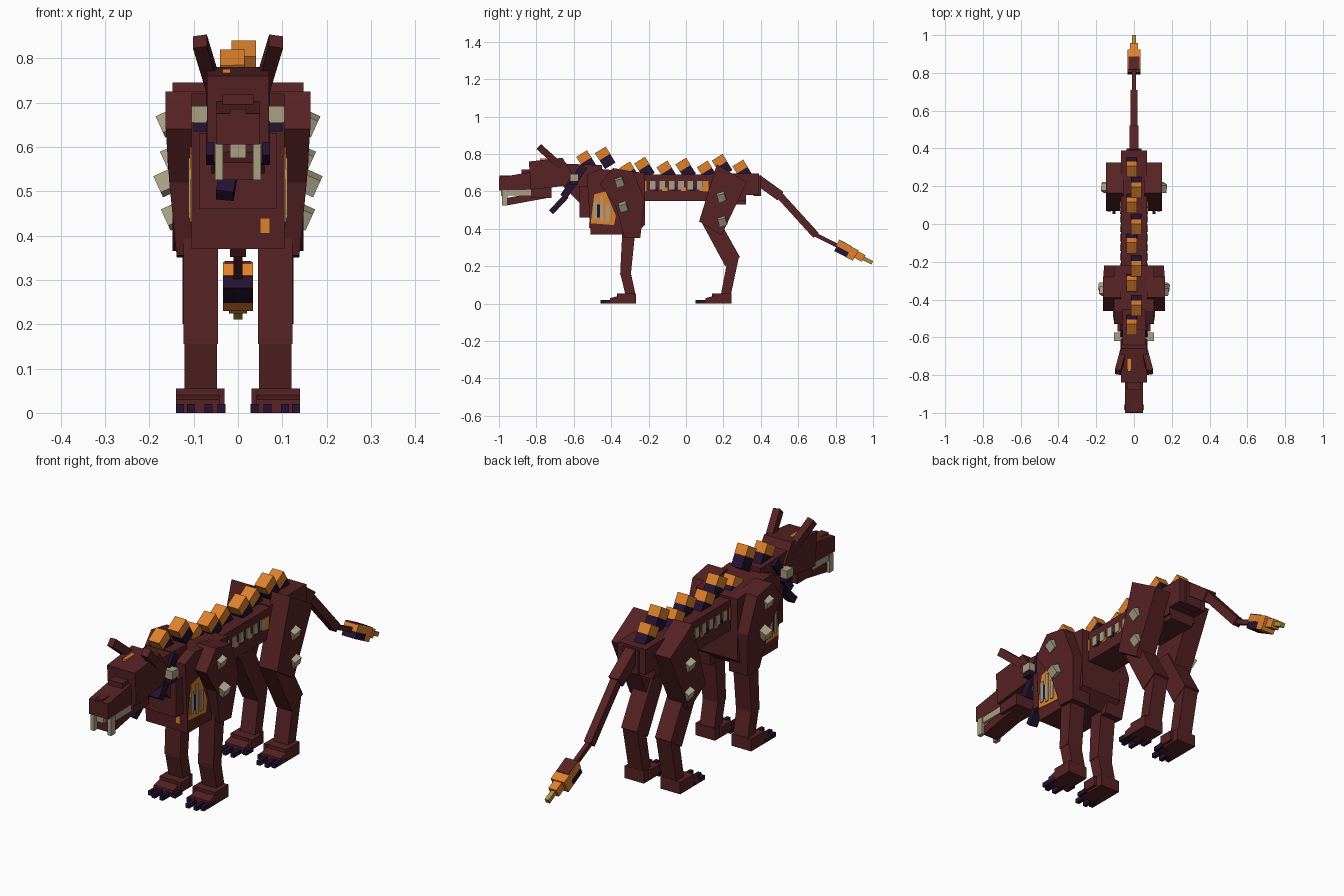
import bpy, bmesh, math
from mathutils import Vector, Matrix


def mat(name, r, g, b):
    m = bpy.data.materials.new(name)
    m.diffuse_color = (r, g, b, 1)
    return m


HIDE = mat("maroon_hide", 0.093, 0.016, 0.018)
FLAME = mat("orange", 0.73, 0.22, 0.026)
DARK = mat("dark_purple", 0.019, 0.006, 0.03)
BONE = mat("bone", 0.40, 0.35, 0.24)
OCHRE = mat("ochre", 0.43, 0.26, 0.045)


def finish(name, bm, material):
    bmesh.ops.recalc_face_normals(bm, faces=bm.faces)
    me = bpy.data.meshes.new(name)
    bm.to_mesh(me)
    bm.free()
    me.materials.append(material)
    ob = bpy.data.objects.new(name, me)
    bpy.context.collection.objects.link(ob)
    return ob


def prism(name, profile, x0, x1, material=HIDE, side=1, lean=0.0):
    """Side profile of (y, z) points swept from x0 to x1; lean pulls x in below z 0.6."""
    bm = bmesh.new()
    rings = []
    for x in (x0, x1):
        rings.append([bm.verts.new((side * (x + lean * min(0, z - 0.6)), y, z))
                      for y, z in profile])
    bm.faces.new(rings[0])
    bm.faces.new(rings[1])
    n = len(profile)
    for i in range(n):
        j = (i + 1) % n
        bm.faces.new((rings[0][i], rings[0][j], rings[1][j], rings[1][i]))
    return finish(name, bm, material)


def block(name, x, y, z, material=HIDE, side=1):
    """Upright box from (low, high) ranges."""
    return prism(name, [(y[0], z[0]), (y[1], z[0]), (y[1], z[1]), (y[0], z[1])],
                 x[0], x[1], material, side)


def beam(name, a, b, width, thick, material=HIDE, roll=0.0):
    """Box running from a to b, width along x."""
    a, b = Vector(a), Vector(b)
    d = (b - a).normalized()
    x = (Vector((1, 0, 0)) - d * d.x).normalized()
    y = d.cross(x)
    rot = Matrix((x, y, d)).transposed().to_4x4() @ Matrix.Rotation(roll, 4, 'Z')
    size = Matrix.Diagonal((width, thick, (b - a).length, 1))
    bm = bmesh.new()
    bmesh.ops.create_cube(bm, size=1, matrix=Matrix.Translation((a + b) / 2) @ rot @ size)
    return finish(name, bm, material)


# Torso
block("belly", (-0.07, 0.07), (-0.25, 0.32), (0.55, 0.69))
block("pelvis", (-0.07, 0.07), (0.13, 0.39), (0.58, 0.695))
block("pelvis_underside", (-0.06, 0.06), (0.11, 0.32), (0.53, 0.59))
prism("chest", [(-0.53, 0.69), (-0.46, 0.72), (-0.22, 0.70), (-0.22, 0.42),
                (-0.28, 0.37), (-0.51, 0.37)], -0.105, 0.105)
block("breast", (-0.088, 0.088), (-0.57, -0.50), (0.46, 0.63))

# Neck and collar
prism("neck", [(-0.68, 0.75), (-0.45, 0.74), (-0.45, 0.54), (-0.55, 0.52), (-0.66, 0.63)],
      -0.06, 0.06)
beam("collar", (0, -0.545, 0.735), (0, -0.655, 0.57), 0.145, 0.04, DARK)
beam("collar_strap", (-0.015, -0.64, 0.575), (-0.03, -0.72, 0.49), 0.04, 0.03, DARK)

# Head
prism("skull", [(-0.84, 0.76), (-0.66, 0.78), (-0.61, 0.70), (-0.64, 0.63), (-0.83, 0.61)],
      -0.07, 0.07)
prism("snout", [(-1.0, 0.675), (-0.82, 0.705), (-0.82, 0.61), (-1.0, 0.605)], -0.048, 0.048)
block("brow", (-0.035, 0.035), (-0.88, -0.82), (0.69, 0.718))
block("nose", (-0.018, 0.018), (-0.997, -0.93), (0.64, 0.685))
prism("jaw", [(-0.96, 0.565), (-0.74, 0.605), (-0.74, 0.565), (-0.96, 0.525)], -0.04, 0.04)
block("jaw_hinge", (-0.055, 0.055), (-0.83, -0.72), (0.565, 0.64))
block("front_teeth", (-0.018, 0.018), (-0.99, -0.975), (0.575, 0.606), BONE)
block("head_streak", (-0.035, -0.017), (-0.78, -0.715), (0.765, 0.776), FLAME)

# Spine crest: tilted blocks, dark root and orange cap
crest = [(-0.53, 0.82), (-0.43, 0.84), (-0.30, 0.76), (-0.22, 0.785), (-0.10, 0.765),
         (0.0, 0.78), (0.115, 0.765), (0.195, 0.80), (0.305, 0.77)]
for i, (y, z) in enumerate(crest):
    x = 0.013 if i % 2 else -0.013
    up = Vector((x * 0.6, -0.53, 0.85)).normalized()
    top = Vector((x, y - 0.028, z - 0.018))
    mid = top - up * 0.045
    beam("crest_cap", mid, top, 0.056, 0.068, FLAME)
    beam("crest_root", top - up * 0.10, mid, 0.054, 0.066, DARK)

# Tail and tuft
block("tail_base", (-0.04, 0.04), (0.36, 0.40), (0.575, 0.685))
for a, b, w in [((0.38, 0.665), (0.505, 0.575), 0.05), ((0.495, 0.585), (0.695, 0.365), 0.035),
                ((0.685, 0.372), (0.83, 0.30), 0.02)]:
    beam("tail_segment", (0, *a), (0, *b), w, w * 1.1)
beam("tuft_top", (0, 0.81, 0.325), (0, 0.915, 0.27), 0.068, 0.034, FLAME)
beam("tuft_bottom", (0, 0.80, 0.297), (0, 0.865, 0.263), 0.068, 0.034, DARK)
beam("tuft_bottom_end", (0, 0.865, 0.263), (0, 0.90, 0.245), 0.068, 0.034, FLAME)
beam("tuft_patch", (0, 0.817, 0.339), (0, 0.885, 0.304), 0.06, 0.008, HIDE)
beam("tuft_end", (0, 0.90, 0.268), (0, 0.95, 0.242), 0.04, 0.04, FLAME)
beam("tail_tip", (0, 0.94, 0.247), (0, 0.996, 0.219), 0.02, 0.02, OCHRE)

# Everything that exists on both sides
for s in (-1, 1):
    # Head details
    beam("ear", (s * 0.055, -0.67, 0.735), (s * 0.086, -0.785, 0.838), 0.032, 0.036)
    block("fang", (0.034, 0.052), (-0.985, -0.955), (0.525, 0.607), BONE, s)
    block("side_teeth", (0.034, 0.047), (-0.955, -0.82), (0.578, 0.612), BONE, s)
    block("cheek_bone", (0.06, 0.105), (-0.62, -0.575), (0.655, 0.692), BONE, s)
    block("cheek_root", (0.06, 0.10), (-0.62, -0.58), (0.635, 0.655), DARK, s)

    # Front leg
    prism("shoulder", [(-0.46, 0.64), (-0.39, 0.725), (-0.28, 0.705), (-0.22, 0.55),
                       (-0.245, 0.35), (-0.33, 0.355), (-0.375, 0.52)],
          0.07, 0.163, side=s, lean=0.1)
    prism("front_upper_leg", [(-0.34, 0.40), (-0.27, 0.40), (-0.295, 0.155), (-0.352, 0.155)],
          0.045, 0.123, side=s)
    prism("front_lower_leg", [(-0.352, 0.165), (-0.295, 0.165), (-0.268, 0.04), (-0.322, 0.04)],
          0.047, 0.121, side=s)

    # Hind leg
    prism("thigh", [(0.165, 0.745), (0.325, 0.65), (0.19, 0.365), (0.07, 0.44)],
          0.055, 0.148, side=s)
    prism("hind_shank", [(0.075, 0.45), (0.17, 0.46), (0.288, 0.25), (0.21, 0.20)],
          0.045, 0.125, side=s)
    prism("hind_ankle", [(0.225, 0.25), (0.283, 0.25), (0.238, 0.04), (0.185, 0.04)],
          0.047, 0.121, side=s)

    # Feet with claws, same shape front and back
    for label, oy in (("front", 0.0), ("hind", 0.51)):
        foot = [(-0.268, 0), (-0.268, 0.055), (-0.365, 0.055), (-0.365, 0.04),
                (-0.405, 0.03), (-0.405, 0)]
        prism(label + "_foot", [(y + oy, z) for y, z in foot], 0.042, 0.14, side=s)
        block(label + "_inner_toe", (0.03, 0.045), (-0.37 + oy, -0.30 + oy), (0.01, 0.055),
              HIDE, s)
        for x, tip in ((0.131, -0.445), (0.106, -0.458), (0.066, -0.458), (0.037, -0.41)):
            block(label + "_claw", (x - 0.009, x + 0.009), (tip + oy, -0.36 + oy),
                  (0.0, 0.02), DARK, s)

    # Bone studs poking out of shoulders and thighs
    for x, y, z in ((0.15, -0.355, 0.655), (0.155, -0.335, 0.52),
                    (0.14, 0.19, 0.575), (0.138, 0.195, 0.445)):
        beam("bone_stud", (s * (x - 0.03), y, z + 0.015), (s * (x + 0.025), y, z - 0.01),
             0.042, 0.042, BONE, 0.3)

    # Exposed ribs painted on the belly sides
    for i in range(6):
        y = -0.192 + i * 0.05
        block("rib_mark", (0.069, 0.074), (y, y + 0.03), (0.61, 0.655), BONE, s)
        block("rib_glow", (0.069, 0.072), (y + 0.015, y + 0.042), (0.602, 0.622),
              FLAME if i % 2 else DARK, s)
    for y in (-0.24, 0.09):
        block("rib_end_glow", (0.069, 0.073), (y, y + 0.03), (0.60, 0.655), FLAME, s)

    # Glowing wound with ribs on the chest sides
    prism("chest_glow", [(-0.49, 0.585), (-0.43, 0.60), (-0.375, 0.47), (-0.385, 0.42),
                         (-0.51, 0.43)], 0.10, 0.108, FLAME, s)
    for y, lo, hi in ((-0.485, 0.45, 0.55), (-0.452, 0.44, 0.575), (-0.418, 0.44, 0.53)):
        block("chest_rib", (0.104, 0.112), (y - 0.009, y + 0.009), (lo, hi), BONE, s)
    block("chest_gap", (0.104, 0.111), (-0.475, -0.461), (0.46, 0.53), DARK, s)

# Small glowing crack at the front of the chest
block("chest_crack", (0.05, 0.072), (-0.519, -0.511), (0.405, 0.44), FLAME)
